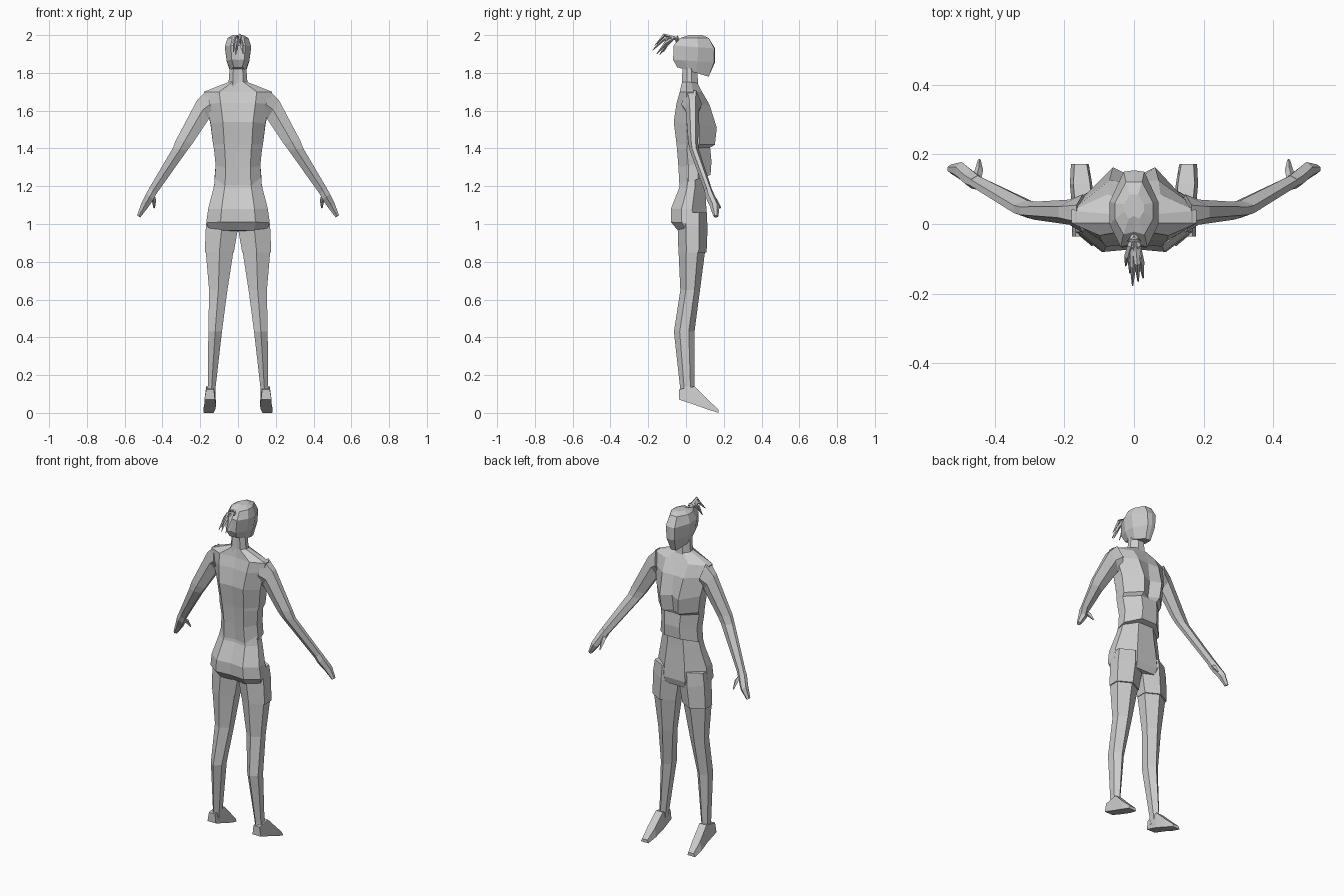
import bpy, bmesh
from mathutils import Vector


def loft(name, rings, mirror=False):
    """Skin a list of equal-length point rings and cap both ends."""
    bm = bmesh.new()
    loops = [[bm.verts.new(p) for p in ring] for ring in rings]
    n = len(loops[0])
    for a, b in zip(loops, loops[1:]):
        for i in range(n):
            j = (i + 1) % n
            bm.faces.new((a[i], a[j], b[j], b[i]))
    bm.faces.new(loops[0])
    bm.faces.new(loops[-1])
    bmesh.ops.recalc_face_normals(bm, faces=bm.faces)
    me = bpy.data.meshes.new(name)
    bm.to_mesh(me)
    bm.free()
    ob = bpy.data.objects.new(name, me)
    bpy.context.collection.objects.link(ob)
    if mirror:
        ob.modifiers.new("mirror", 'MIRROR').use_mirror_merge = False
    return ob


def body_ring(zb, zf, w, yb, yf, dent=0.0):
    """Symmetric ten-sided section, tilted from zb at the back to zf in front."""
    d = yf - yb
    half = [(0, yb + 0.008), (0.55 * w, yb), (w, yb + 0.3 * d),
            (w, yb + 0.6 * d), (0.42 * w, yf), (0, yf - dent)]
    pts = half + [(-x, y) for x, y in half[-2:0:-1]]
    return [(x, y, zb + (zf - zb) * (y - yb) / d) for x, y in pts]


def limb_ring(xi, zi, xo, zo, yb, yf):
    """Six-sided section between an inner and an outer edge."""
    return [(xi + (xo - xi) * t, yb + (yf - yb) * s, zi + (zo - zi) * t)
            for t, s in [(0, .28), (0, .72), (.5, 1), (1, .72), (1, .28), (.5, 0)]]


def tube(name, pts, radii, mirror=False):
    """Thin four-sided tapering strand along a path."""
    pts = [Vector(p) for p in pts]
    rings = []
    for i, (p, r) in enumerate(zip(pts, radii)):
        d = pts[min(i + 1, len(pts) - 1)] - pts[max(i - 1, 0)]
        u = d.cross(Vector((1, 0, 0))).normalized()
        v = d.cross(u).normalized()
        rings.append([p + u * r, p + v * r, p - u * r, p - v * r])
    return loft(name, rings, mirror)


# Torso with chest overhang and shirt hem
loft("torso", [body_ring(*r) for r in [
    (1.205, 1.26, .125, -.035, .130),
    (1.30, 1.33, .118, -.040, .135),
    (1.40, 1.405, .128, -.048, .128),
    (1.42, 1.42, .132, -.050, .153, .035),
    (1.54, 1.51, .145, -.065, .163, .03),
    (1.64, 1.63, .168, -.050, .125, .005),
    (1.70, 1.70, .180, -.033, .085),
    (1.755, 1.75, .045, -.020, .058)]])

# Neck and head
loft("neck", [body_ring(*r) for r in [
    (1.72, 1.72, .052, -.022, .066), (1.86, 1.86, .042, -.018, .056)]])
loft("head", [body_ring(*r) for r in [
    (1.83, 1.78, .040, -.047, .120),
    (1.87, 1.855, .060, -.068, .148, -.005),
    (1.945, 1.93, .070, -.066, .150, -.004),
    (1.985, 1.985, .055, -.030, .120),
    (2.0, 2.0, .028, .015, .085)]])

# Tied hair strands
bpy.ops.mesh.primitive_torus_add(major_segments=8, minor_segments=4,
                                 major_radius=.014, minor_radius=.006,
                                 location=(0, -.048, 1.978), rotation=(1.35, 0, 0))
bpy.context.object.name = "hair_tie"
for i, (x, y, z) in enumerate([(-.004, -.177, 1.92), (-.024, -.12, 1.91),
                               (.026, -.155, 1.90), (.012, -.165, 1.945),
                               (-.012, -.14, 1.895), (.016, -.125, 1.93)]):
    tube(f"hair_strand_{i}", [(0, -.03, 1.972), (x * .4, -.065, 1.985),
                              (x * .8, (y - .065) / 2, z + .055), (x, y, z)],
         [.008, .010, .009, .002])

# Hips with buttocks
loft("hips", [body_ring(*r) for r in [
    (1.25, 1.27, .115, -.028, .100),
    (1.19, 1.19, .130, -.036, .102),
    (1.08, 1.08, .158, -.080, .108),
    (1.01, 1.00, .168, -.080, .112),
    (.965, .96, .150, -.042, .100)]])

# Shorts legs, then bare legs
loft("shorts_leg", [limb_ring(xi, z, xo, zo, yb, yf) for z, zo, xi, xo, yb, yf in [
    (1.06, 1.06, .003, .160, -.042, .110),
    (.96, .99, .003, .170, -.044, .114),
    (.85, .85, .022, .176, -.040, .109)]], True)
loft("leg", [limb_ring(xi, z, xo, z, yb, yf) for z, xi, xo, yb, yf in [
    (.87, .022, .172, -.040, .103),
    (.65, .056, .153, -.030, .074),
    (.43, .085, .157, -.064, .045),
    (.14, .118, .160, -.032, .045),
    (.09, .122, .168, -.030, .045)]], True)

# Feet with the sole sloping down to the toes
loft("foot", [[(xi, y, lo), (xo, y, lo), (xo - .010, y, hi), (xi + .006, y, hi)]
              for y, lo, hi, xi, xo in [
    (-.036, .070, .125, .122, .178),
    (.045, .043, .140, .116, .178),
    (.115, .018, .070, .120, .184),
    (.172, .000, .018, .130, .181)]], True)

# Arms ending in mitten hands, with thumbs
loft("arm", [limb_ring(*r) for r in [
    (.130, 1.560, .165, 1.708, -.025, .085),
    (.155, 1.555, .217, 1.655, -.002, .070),
    (.242, 1.425, .328, 1.445, .012, .064),
    (.268, 1.390, .346, 1.400, .018, .068),
    (.432, 1.160, .470, 1.190, .098, .140)]], True)
loft("hand", [limb_ring(*r) for r in [
    (.430, 1.163, .468, 1.193, .098, .140),
    (.447, 1.130, .487, 1.160, .102, .155),
    (.478, 1.085, .512, 1.108, .125, .178),
    (.517, 1.035, .535, 1.045, .145, .171)]], True)
tube("thumb", [(.455, .120, 1.150), (.445, .155, 1.125), (.444, .184, 1.085)],
     [.014, .012, .004], True)
